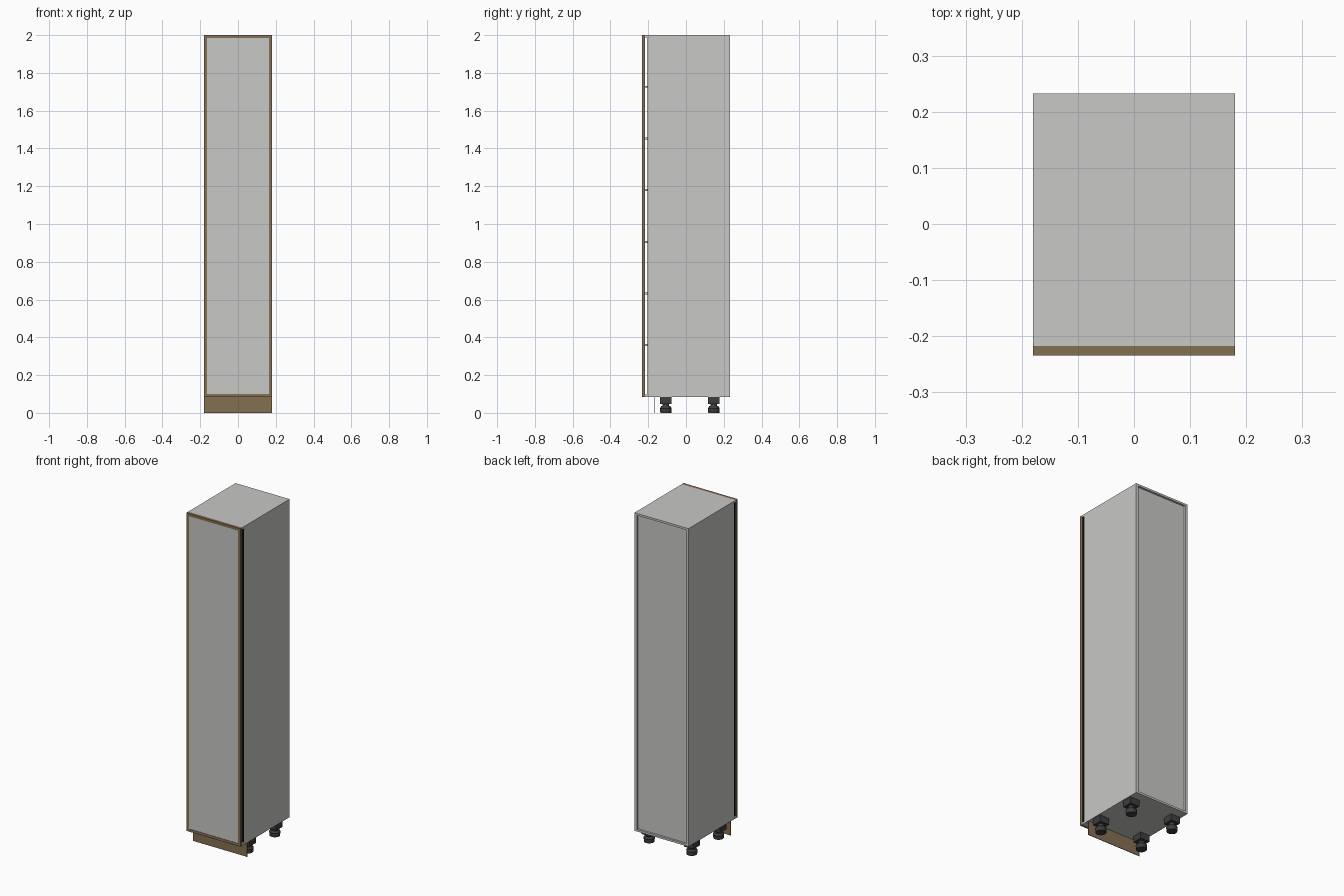
import bpy, bmesh, math
from mathutils import Matrix

if "Cube" in bpy.data.objects:
    bpy.data.objects.remove(bpy.data.objects["Cube"])


def material(name, rgb):
    m = bpy.data.materials.new(name)
    m.diffuse_color = (*rgb, 1.0)
    m.use_nodes = True
    m.node_tree.nodes["Principled BSDF"].inputs["Base Color"].default_value = m.diffuse_color
    return m


GREY = material("light grey board", (0.58, 0.58, 0.565))
WOOD = material("brown wood", (0.23, 0.16, 0.085))
DARK = material("dark plastic", (0.045, 0.047, 0.045))
BLACK = material("black seal", (0.006, 0.006, 0.006))


def finish(name, bm, mat):
    mesh = bpy.data.meshes.new(name)
    bm.to_mesh(mesh)
    bm.free()
    mesh.materials.append(mat)
    ob = bpy.data.objects.new(name, mesh)
    bpy.context.collection.objects.link(ob)
    return ob


def add_box(bm, x, y, z):
    """Box from (min, max) pairs."""
    size = [b - a for a, b in (x, y, z)]
    mid = [(a + b) / 2 for a, b in (x, y, z)]
    bmesh.ops.create_cube(bm, size=1, matrix=Matrix.Translation(mid) @ Matrix.Diagonal((*size, 1)))


def box(name, x, y, z, mat):
    bm = bmesh.new()
    add_box(bm, x, y, z)
    return finish(name, bm, mat)


def add_cylinder(bm, x, y, z0, z1, r0, r1):
    bmesh.ops.create_cone(bm, cap_ends=True, segments=24, radius1=r0, radius2=r1, depth=z1 - z0,
                          matrix=Matrix.Translation((x, y, (z0 + z1) / 2)))


W, T = 0.18, 0.016            # half width, board thickness
FRONT, BACK = -0.217, 0.233   # carcass depth
SIDE_FRONT = -0.201           # sides stop short to leave a finger gap
Z0, Z1 = 0.085, 2.0

# carcass sides with black front edge
for label, s in (("left", -1), ("right", 1)):
    xs = sorted((s * W, s * (W - T)))
    box(label + "_side", xs, (SIDE_FRONT, BACK), (Z0, Z1), GREY)
    box(label + "_edge_seal", xs, (SIDE_FRONT - 0.002, SIDE_FRONT), (Z0 + T, Z1 - T), BLACK)

# top, bottom and recessed back
inner = (-W + T, W - T)
box("top_board", (-W, W), (FRONT, BACK), (Z1 - 0.012, Z1 + 0.0), GREY)
box("bottom_board", (-W, W), (FRONT, BACK), (Z0, Z0 + 0.012), GREY)
box("back_panel", inner, (BACK - 0.02, BACK - 0.012), (Z0 + 0.012, Z1 - 0.012), GREY)

# six evenly spaced shelves
for i in range(1, 7):
    z = Z0 + (Z1 - Z0) * i / 7
    box(f"shelf_{i}", inner, (FRONT, BACK - 0.02), (z - 0.005, z + 0.005), GREY)

# door: wooden frame, grey infill, dark back
D0, D1 = -0.234, FRONT
F = 0.016
bm = bmesh.new()
for xs in ((-W, -W + F), (W - F, W)):
    add_box(bm, xs, (D0, D1), (Z0, Z1))
for zs in ((Z0, Z0 + F), (Z1 - F, Z1)):
    add_box(bm, (-W + F, W - F), (D0, D1), zs)
finish("door_frame", bm, WOOD)
box("door_panel", (-W + F, W - F), (D0 + 0.002, D1), (Z0 + F, Z1 - F), GREY)
box("door_back_seal", (-W + 0.001, W - 0.001), (D1, D1 + 0.001), (Z0 + 0.012, Z1 - 0.012), BLACK)

# plinth board
box("plinth", (-W, W), (-0.17, -0.167), (0, Z0), WOOD)

# adjustable feet: square socket, neck and round pad
for fy, row in ((-0.107, "front"), (0.147, "back")):
    for fx, side in ((-0.142, "left"), (0.142, "right")):
        bm = bmesh.new()
        add_box(bm, (fx - 0.031, fx + 0.031), (fy - 0.031, fy + 0.031), (0.047, Z0))
        add_cylinder(bm, fx, fy, 0.028, 0.047, 0.018, 0.018)
        add_cylinder(bm, fx, fy, 0.024, 0.036, 0.031, 0.024)
        add_cylinder(bm, fx, fy, 0.0, 0.024, 0.029, 0.031)
        ob = finish(f"{row}_{side}_foot", bm, DARK)
        for p in ob.data.polygons:
            p.use_smooth = len(p.vertices) == 4 and abs(p.normal.z) < 0.9 and p.index >= 6
        bpy.context.view_layer.objects.active = ob
        bpy.ops.object.select_all(action='DESELECT')
        ob.select_set(True)
        bpy.ops.object.shade_smooth_by_angle(angle=math.radians(30))
